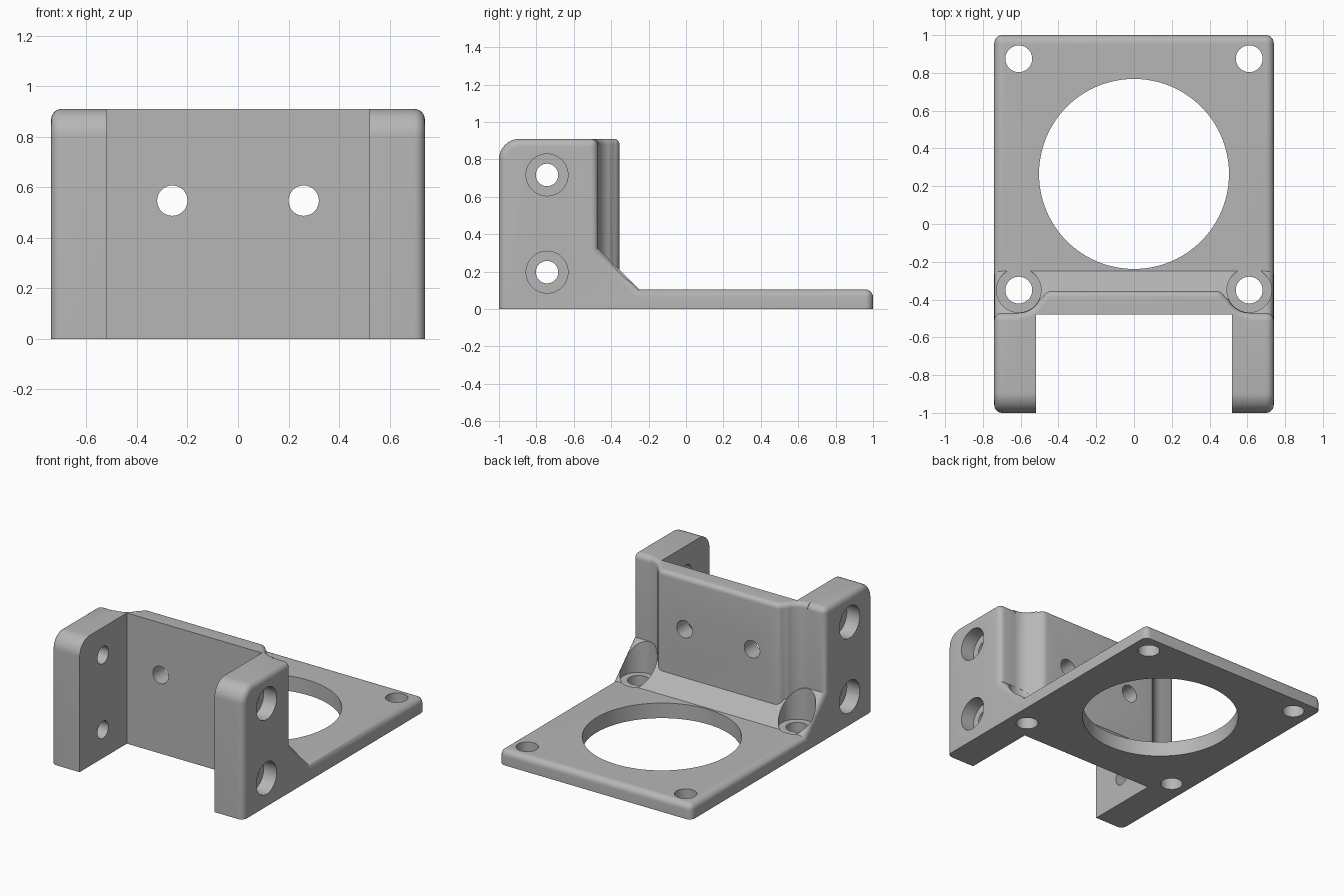
import bpy, bmesh
from math import sin, cos, radians
from mathutils import Vector, Matrix

cube = bpy.data.objects.get("Cube")
if cube:
    bpy.data.objects.remove(cube, do_unlink=True)

W, H, T = 0.74, 0.91, 0.105      # half width, height, plate thickness
WALL_FRONT, CHEEK_BACK, WALL_BACK = -0.48, -0.47, -0.355
BOLT = Vector((0.61, -0.35))     # front mounting hole

metal = bpy.data.materials.new("light grey")
metal.use_nodes = True
metal.diffuse_color = (0.47, 0.47, 0.47, 1)
metal.node_tree.nodes["Principled BSDF"].inputs["Base Color"].default_value = (0.47, 0.47, 0.47, 1)


def arc(cx, cy, r, a0, a1, n):
    angles = [radians(a0 + (a1 - a0) * i / n) for i in range(n + 1)]
    return [(cx + r * cos(a), cy + r * sin(a)) for a in angles]


def make_object(name, bm):
    bmesh.ops.recalc_face_normals(bm, faces=bm.faces)
    mesh = bpy.data.meshes.new(name)
    bm.to_mesh(mesh)
    bm.free()
    mesh.materials.append(metal)
    ob = bpy.data.objects.new(name, mesh)
    bpy.context.collection.objects.link(ob)
    return ob


def prism(points, move):
    """Extrude a closed outline of 3D points along a vector."""
    bm = bmesh.new()
    face = bm.faces.new([bm.verts.new(p) for p in points])
    new = bmesh.ops.extrude_face_region(bm, geom=[face])["geom"]
    bmesh.ops.translate(bm, vec=move, verts=[v for v in new if isinstance(v, bmesh.types.BMVert)])
    bmesh.ops.recalc_face_normals(bm, faces=bm.faces)
    return bm


def round_edges(bm, radius, rule):
    edges = [e for e in bm.edges if rule(e.verts[0].co, e.verts[1].co)]
    bmesh.ops.bevel(bm, geom=edges, offset=radius, offset_type='OFFSET', segments=6,
                    profile=0.5, affect='EDGES', clamp_overlap=True)


def near(a, b):
    return abs(a - b) < 1e-4


def combine(ob, other, operation):
    """Boolean another object into this one and discard it."""
    other.hide_render = True
    mod = ob.modifiers.new(operation.lower(), 'BOOLEAN')
    mod.operation, mod.solver, mod.object = operation, 'EXACT', other
    bpy.context.view_layer.objects.active = ob
    bpy.ops.object.modifier_apply(modifier=mod.name)
    bpy.data.objects.remove(other, do_unlink=True)


def drill(ob, start, end, radius, sides=48):
    start, end = Vector(start), Vector(end)
    axis = end - start
    bm = bmesh.new()
    place = Matrix.Translation((start + end) / 2) @ axis.to_track_quat('Z', 'Y').to_matrix().to_4x4()
    bmesh.ops.create_cone(bm, cap_ends=True, segments=sides, radius1=radius, radius2=radius,
                          depth=axis.length, matrix=place)
    combine(ob, make_object("hole_cutter", bm), 'DIFFERENCE')


# Base plate, sloped web and side cheeks, from one side profile
side = [(-1, 0), (1, 0), (1, T), (-0.25, T), (CHEEK_BACK, T + 0.22), (CHEEK_BACK, H)]
side += arc(-0.89, H - 0.11, 0.11, 90, 180, 10)
bm = prism([(-W, y, z) for y, z in side], (2 * W, 0, 0))


def outer_edge(a, b):
    if near(abs(a.x), W) and near(a.x, b.x):
        return a.z + b.z > 1e-4
    across = near(a.y, b.y) and near(a.z, b.z)
    return across and ((near(a.y, 1) and near(a.z, T)) or (near(a.y, CHEEK_BACK) and near(a.z, H)))


round_edges(bm, 0.042, outer_edge)
bracket = make_object("motor_mount_bracket", bm)

# Upright wall between the cheeks, with curved reliefs beside the bolts
half = arc(0.435, WALL_BACK - 0.05, 0.05, 90, 22, 5)
half += arc(BOLT.x, BOLT.y, 0.12, 204, 269, 8)
plan = half + [(BOLT.x, -0.6)]
outline = plan + [(-x, y) for x, y in reversed(plan)]
bm = prism([(x, y, 0) for x, y in outline], (0, 0, H))
round_edges(bm, 0.035, lambda a, b: near(a.z, H) and near(b.z, H) and min(a.y, b.y) > -0.5)
combine(bracket, make_object("wall", bm), 'UNION')

# Open channel between the cheeks
bm = prism([(x, y, -0.2) for x, y in ((-0.52, -1.2), (0.52, -1.2),
                                      (0.52, WALL_FRONT), (-0.52, WALL_FRONT))], (0, 0, 1.4))
combine(bracket, make_object("channel_cutter", bm), 'DIFFERENCE')

# Large round opening in the plate
drill(bracket, (0, 0.265, -0.1), (0, 0.265, 0.4), 0.503, 96)

for s in (-1, 1):
    # Plate mounting holes, the front pair spot-faced into the web
    drill(bracket, (s * BOLT.x, BOLT.y, 0.1), (s * BOLT.x, BOLT.y, 0.6), 0.118)
    for y in (BOLT.y, 0.875):
        drill(bracket, (s * BOLT.x, y, -0.1), (s * BOLT.x, y, 0.3), 0.071)
    # Wall holes
    drill(bracket, (s * 0.26, -0.6, 0.547), (s * 0.26, -0.2, 0.547), 0.06)
    # Counterbored cheek holes
    for z in (0.197, 0.717):
        drill(bracket, (s * 0.64, -0.743, z), (s * 0.9, -0.743, z), 0.112)
        drill(bracket, (s * 0.4, -0.743, z), (s * 0.9, -0.743, z), 0.06)

bpy.ops.object.select_all(action='DESELECT')
bracket.select_set(True)
bpy.context.view_layer.objects.active = bracket
bpy.ops.object.shade_smooth_by_angle(angle=radians(30))
